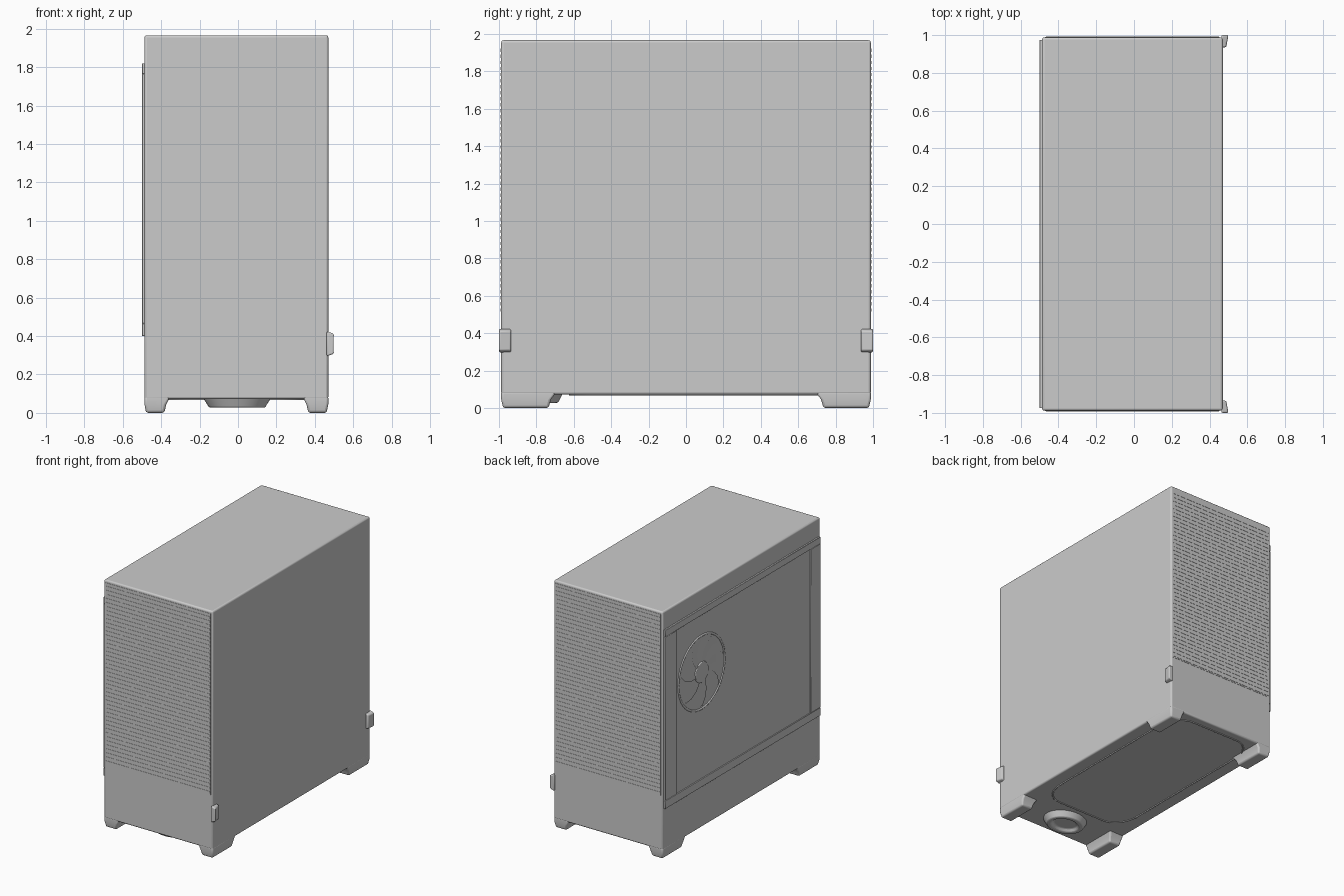
import bpy, bmesh
from math import cos, sin, pi
from mathutils import Matrix, Vector

if "Cube" in bpy.data.objects:
    bpy.data.objects.remove(bpy.data.objects["Cube"])

CX = -0.0085          # centre of the main shell in x
HX, HY = 0.4785, 0.988  # shell half sizes
TOP, FLOOR = 1.966, 0.072


def finish(name, bm, bevel=0.0, segments=3):
    bmesh.ops.recalc_face_normals(bm, faces=bm.faces)
    me = bpy.data.meshes.new(name)
    bm.to_mesh(me)
    bm.free()
    ob = bpy.data.objects.new(name, me)
    bpy.context.collection.objects.link(ob)
    if bevel:
        mod = ob.modifiers.new("bevel", "BEVEL")
        mod.width, mod.segments = bevel, segments
        mod.limit_method = "ANGLE"
    bpy.ops.object.select_all(action="DESELECT")
    ob.select_set(True)
    bpy.context.view_layer.objects.active = ob
    bpy.ops.object.shade_smooth_by_angle(angle=0.6)
    return ob


def add_box(bm, x0, x1, y0, y1, z0, z1):
    mid = Vector(((x0 + x1) / 2, (y0 + y1) / 2, (z0 + z1) / 2))
    size = Matrix.Diagonal((abs(x1 - x0), abs(y1 - y0), abs(z1 - z0), 1))
    return bmesh.ops.create_cube(bm, size=1, matrix=Matrix.Translation(mid) @ size)["verts"]


def boxes(name, specs, bevel=0.0, segments=3):
    bm = bmesh.new()
    for s in specs:
        add_box(bm, *s)
    return finish(name, bm, bevel, segments)


def tube(name, points, radius, cyclic=True):
    cu = bpy.data.curves.new(name, "CURVE")
    cu.dimensions = "3D"
    cu.bevel_depth, cu.bevel_resolution = radius, 2
    sp = cu.splines.new("POLY")
    sp.points.add(len(points) - 1)
    for p, co in zip(sp.points, points):
        p.co = (*co, 1)
    sp.use_cyclic_u = cyclic
    ob = bpy.data.objects.new(name, cu)
    bpy.context.collection.objects.link(ob)
    return ob


# Main shell
boxes("case_shell", [(CX - HX, CX + HX, -HY, HY, FLOOR, TOP)], 0.012)

# Ribbed mesh on the front and back, above a plain lower strip
for name, s in (("front_mesh", -1), ("back_mesh", 1)):
    ribs = [(CX - 0.462, CX + 0.462, s * 0.98, s * 0.990, 0.505, 1.945)]
    n = 44
    for i in range(n):
        z = 0.515 + i * (1.42 / n)
        ribs.append((CX - 0.458, CX + 0.458, s * 0.985, s * 0.992, z, z + 0.018))
    boxes(name, ribs)

# Window frame on the left side, with a set-back pane
XO, XI = -0.5, -0.48
boxes("window_frame", [
    (XO, XI, -0.975, 0.975, 0.40, 0.465),
    (XO, XI, -0.975, 0.975, 1.765, 1.82),
    (XO, XI, -0.975, -0.85, 0.465, 1.765),
    (XO, XI, 0.83, 0.975, 0.465, 1.765)], 0.002, 1)
boxes("window_pane", [(-0.493, XI, -0.86, 0.84, 0.46, 1.77)])

# Fan seen through the window
FY, FZ, FR = 0.51, 1.31, 0.29
tube("fan_ring", [(-0.491, FY + FR * cos(a * pi / 24), FZ + FR * sin(a * pi / 24))
                  for a in range(48)], 0.009)
bm = bmesh.new()
bmesh.ops.create_cone(bm, cap_ends=True, segments=32, radius1=0.09, radius2=0.08, depth=0.02,
                      matrix=Matrix.Translation((-0.491, FY, FZ)) @ Matrix.Rotation(-pi / 2, 4, "Y"))
finish("fan_hub", bm, 0.003, 2)
bm = bmesh.new()
for k in range(7):
    a = k * 2 * pi / 7
    rows = []
    for r, sweep in ((0.08, 0.0), (0.15, 0.12), (0.21, 0.28), (0.27, 0.48)):
        rows.append([bm.verts.new((-0.4965 + d, FY + r * cos(a + sweep + w), FZ + r * sin(a + sweep + w)))
                     for w, d in ((-0.27, -0.003), (0.27, 0.005))])
    for p, q in zip(rows, rows[1:]):
        bm.faces.new((p[0], p[1], q[1], q[0]))
blades = finish("fan_blades", bm)

# Feet: blocks that flare inward toward the floor panel
for name, sx, sy in (("front_left_foot", -1, -1), ("front_right_foot", 1, -1),
                     ("back_left_foot", -1, 1), ("back_right_foot", 1, 1)):
    bm = bmesh.new()
    levels = []
    for z, xi, yi, xo, yo in ((0.005, 0.375, 0.735, 0.470, 0.978),
                              (0.045, 0.365, 0.722, HX, HY),
                              (0.090, 0.342, 0.690, HX, HY)):
        levels.append([bm.verts.new((CX + sx * x, sy * y, z))
                       for x, y in ((xi, yi), (xo, yi), (xo, yo), (xi, yo))])
    bm.faces.new(levels[0])
    bm.faces.new(levels[-1])
    for lo, hi in zip(levels, levels[1:]):
        for i in range(4):
            j = (i + 1) % 4
            bm.faces.new((lo[i], lo[j], hi[j], hi[i]))
    for v in bm.verts:
        if v.co.z < 0.01:
            v.co.z = 0
    finish(name, bm, 0.012)

# Side clips at the lower right corners
for name, s in (("front_clip", -1), ("back_clip", 1)):
    bm = bmesh.new()
    for v in add_box(bm, 0.462, 0.5, s * 0.935, s * 1.0, 0.295, 0.425):
        if v.co.x > 0.49:
            v.co.z += 0.012 if v.co.z < 0.36 else -0.012
            if abs(v.co.y) < 0.96:
                v.co.x -= 0.012
    finish(name, bm, 0.008)

# Round dished grip under the front
bm = bmesh.new()
place = Matrix.Translation((-0.005, -0.80, 0.055)) @ Matrix.Diagonal((1, 0.8, 1, 1))
bmesh.ops.create_cone(bm, cap_ends=True, segments=48, radius1=0.145, radius2=0.18,
                      depth=0.055, matrix=place)
base = min(bm.faces, key=lambda f: f.calc_center_median().z)
bmesh.ops.inset_region(bm, faces=[base], thickness=0.03)
bmesh.ops.inset_region(bm, faces=[base], thickness=0.02, depth=-0.02)
finish("underside_grip", bm, 0.006, 2)

# Shallow rounded ridge round the underside
pts = []
for cx, cy, a0 in ((0.21, 0.72, 0), (-0.21, 0.72, 1), (-0.21, -0.42, 2), (0.21, -0.42, 3)):
    for i in range(9):
        a = (a0 + i / 8) * pi / 2
        pts.append((CX + cx + 0.16 * cos(a), cy + 0.2 * sin(a), FLOOR))
tube("underside_ridge", pts, 0.006)
